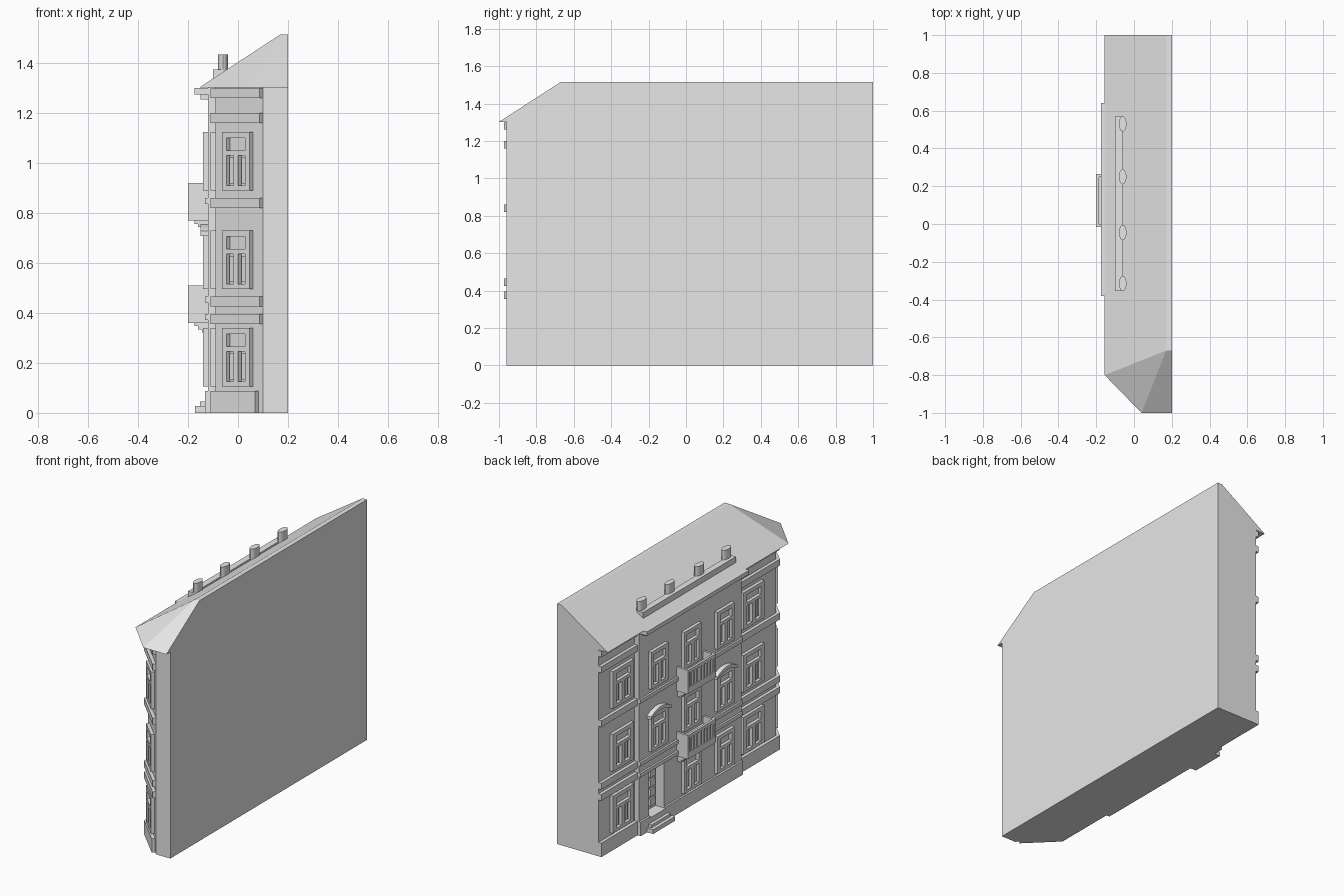
import bpy, bmesh, math
from mathutils import Matrix, Vector

old = bpy.data.objects.get("Cube")
if old:
    bpy.data.objects.remove(old, do_unlink=True)

stone = bpy.data.materials.new("light_grey_stone")
stone.use_nodes = True
stone.diffuse_color = (0.8, 0.8, 0.8, 1)
stone.node_tree.nodes["Principled BSDF"].inputs["Base Color"].default_value = (0.8, 0.8, 0.8, 1)


def finish(name, bm, matrix=None):
    if matrix:
        bm.transform(matrix)
    bmesh.ops.recalc_face_normals(bm, faces=bm.faces)
    mesh = bpy.data.meshes.new(name)
    bm.to_mesh(mesh)
    bm.free()
    mesh.materials.append(stone)
    obj = bpy.data.objects.new(name, mesh)
    bpy.context.collection.objects.link(obj)
    return obj


def part(name, matrix, solids):
    """Extrude each outline (points, low, high) along the local z axis."""
    bm = bmesh.new()
    for pts, low, high in solids:
        a = [bm.verts.new((p[0], p[1], low)) for p in pts]
        b = [bm.verts.new((p[0], p[1], high)) for p in pts]
        bm.faces.new(a)
        bm.faces.new(b)
        for i in range(len(pts)):
            j = (i + 1) % len(pts)
            bm.faces.new((a[i], a[j], b[j], b[i]))
    return finish(name, bm, matrix)


def rect(u0, u1, v0, v1):
    return [(u0, v0), (u1, v0), (u1, v1), (u0, v1)]


def wall(origin, along, out):
    """Wall axes: u along the wall, v up, depth outwards."""
    m = Matrix((along, (0, 0, 1), out)).transposed().to_4x4()
    m.translation = Vector(origin)
    return m


PLAN = Matrix.Identity(4)
R = math.sqrt(0.5)
SIDE = wall((-0.09, 0, 0), (0, 1, 0), (-1, 0, 0))
CENTRE = wall((-0.12, 0, 0), (0, 1, 0), (-1, 0, 0))
CORNER = wall((0.005, -0.865, 0), (R, -R, 0), (-R, -R, 0))
MID = 0.13
FLOORS = (0.105, 0.495, 0.89)
DOOR = (0.39, 0.54)

# Main block, with a door recess in the lower storey
right_end = [(-0.12, -0.38), (-0.09, -0.38), (-0.09, -0.77), (0.1, -0.96), (0.2, -0.96)]
left_end = [(0.2, 1), (-0.09, 1), (-0.09, 0.64), (-0.12, 0.64)]
recess = [(-0.12, DOOR[1]), (-0.06, DOOR[1]), (-0.06, DOOR[0]), (-0.12, DOOR[0])]
part("lower_walls", PLAN, [(left_end + recess + right_end, 0, 0.37)])
part("upper_walls", PLAN, [(left_end + right_end, 0.37, 1.305)])

# Hipped roof as a convex hull of eaves and ridge
eaves = [(-0.155, 1), (-0.155, -0.8), (0.04, -1), (0.2, -1), (0.2, 1)]
ridge = [(0.17, 1), (0.17, -0.67), (0.2, -0.67), (0.2, 1)]
bm = bmesh.new()
for pts, z in ((eaves, 1.302), (ridge, 1.515)):
    for x, y in pts:
        bm.verts.new((x, y, z))
bmesh.ops.convex_hull(bm, input=bm.verts)
finish("roof", bm)

# Chimney base and oval pots
part("chimney_base", PLAN, [(rect(-0.1, -0.06, -0.355, 0.57), 1.32, 1.375)])
for y in (0.53, 0.25, -0.045, -0.315):
    oval = [(0.02 * math.cos(a) - 0.06, 0.04 * math.sin(a) + y)
            for a in (math.tau * i / 20 for i in range(20))]
    pot = part("chimney_pot", PLAN, [(oval, 1.33, 1.435)])
    pot.select_set(True)
    bpy.context.view_layer.objects.active = pot
    bpy.ops.object.shade_smooth_by_angle()
    pot.select_set(False)


# Windows: surround, transom opening and two lower panes
def window(matrix, u, z, width):
    h, b = width / 2, width * 0.16
    top = z + 0.235
    bars = [rect(u - h, u - h + b, z, top), rect(u + h - b, u + h, z, top),
            rect(u - h + b, u + h - b, z, z + 0.02),
            rect(u - h + b, u + h - b, top - 0.025, top),
            rect(u - h + b, u + h - b, z + 0.14, z + 0.16),
            rect(u - b / 2, u + b / 2, z + 0.02, z + 0.14)]
    solids = [(r, -0.005, 0.02) for r in bars]
    for s in (-1, 1):
        c = u + s * (h - b / 2) / 2
        solids.append((rect(c - 0.011, c + 0.011, z + 0.028, z + 0.132), -0.005, 0.01))
    part("window", matrix, solids)


for level, z in enumerate(FLOORS):
    window(CORNER, 0, z, 0.157)
    for side in (-1, 1):
        window(SIDE, MID + side * 0.65, z, 0.21)
        u = MID + side * 0.33
        if level or side < 0:
            window(CENTRE, u, z, 0.17)
        if level == 1:
            # Curved hood over the middle storey windows
            arc = [(i / 4, 0.03 * (1 - (i / 4) ** 2)) for i in range(-4, 5)]
            hood = [(u + 0.1 * t, z + 0.232 + k) for t, k in arc]
            under = [(u + 0.1 * t, z + 0.212 + k) for t, k in reversed(arc)]
            part("window_hood", CENTRE, [(hood + under, 0, 0.03)])
    window(CENTRE, MID, z, 0.17)

# Horizontal bands around the side bays and the corner
BANDS = ((0.355, 0.395), (0.425, 0.465), (0.82, 0.86), (1.16, 1.2), (1.26, 1.298))
for low, high in BANDS:
    part("corner_band", CORNER, [(rect(-0.142, 0.134, low, high), -0.005, 0.02)])
    part("side_bands", SIDE, [(rect(0.64, 1, low, high), -0.005, 0.02),
                              (rect(-0.778, -0.38, low, high), -0.005, 0.02)])
for low, high in BANDS[:3]:
    part("centre_band", CENTRE, [(rect(-0.38, 0.64, low + 0.016, high), -0.005, 0.012)])

# Projecting cornice with small blocks below
part("cornice", CENTRE, [(rect(-0.38, 0.64, 1.275, 1.3), -0.005, 0.055)])
blocks = [(rect(c - 0.02, c + 0.02, 1.255, 1.276), -0.005, 0.03)
          for c in (-0.33 + 0.115 * i for i in range(9))]
part("cornice_blocks", CENTRE, blocks)

# Plinth
part("corner_plinth", CORNER, [(rect(-0.142, 0.11, 0, 0.088), -0.005, 0.02)])
part("side_plinth", SIDE, [(rect(0.64, 1, 0, 0.088), -0.005, 0.02),
                           (rect(-0.778, -0.38, 0, 0.088), -0.005, 0.02)])
part("centre_plinth", CENTRE, [(rect(-0.38, DOOR[0], 0, 0.088), -0.005, 0.012),
                               (rect(DOOR[1], 0.64, 0, 0.088), -0.005, 0.012)])

# Door with raised panels, and steps
panels = [(rect(c - 0.024, c + 0.024, z, z + 0.045), -0.062, -0.05)
          for c in (0.43, 0.5) for z in (0.1, 0.16, 0.22, 0.28)]
part("door_panels", CENTRE, panels)
part("door_step_low", PLAN, [(rect(-0.173, -0.06, 0.355, 0.575), 0, 0.027)])
part("door_step_middle", PLAN, [(rect(-0.152, -0.06, 0.37, 0.56), 0.027, 0.046)])
part("door_step_top", PLAN, [(rect(-0.132, -0.06, *DOOR), 0.046, 0.08)])

# Balconies: floor, solid sides, slotted front and stepped brackets
for z in (0.36, 0.77):
    y0, y1 = MID - 0.145, MID + 0.135
    solids = [(rect(y0, y1, z, z + 0.02), 0, 0.08),
              (rect(y0, y1, z + 0.02, z + 0.04), 0.065, 0.08),
              (rect(y0, y1, z + 0.13, z + 0.15), 0.065, 0.08)]
    for e in (y0, y1 - 0.015):
        solids.append((rect(e, e + 0.015, z + 0.02, z + 0.15), 0, 0.08))
    for i in range(1, 9):
        c = y0 + (y1 - y0) * i / 9
        solids.append((rect(c - 0.008, c + 0.008, z + 0.04, z + 0.13), 0.065, 0.08))
    part("balcony", CENTRE, solids)
    steps = []
    for i, depth in enumerate((0.055, 0.04, 0.025)):
        for c in (y0 + 0.03, y1 - 0.03):
            steps.append((rect(c - 0.02, c + 0.02, z - 0.013 * (i + 1), z - 0.013 * i), 0, depth))
    part("balcony_brackets", CENTRE, steps)
